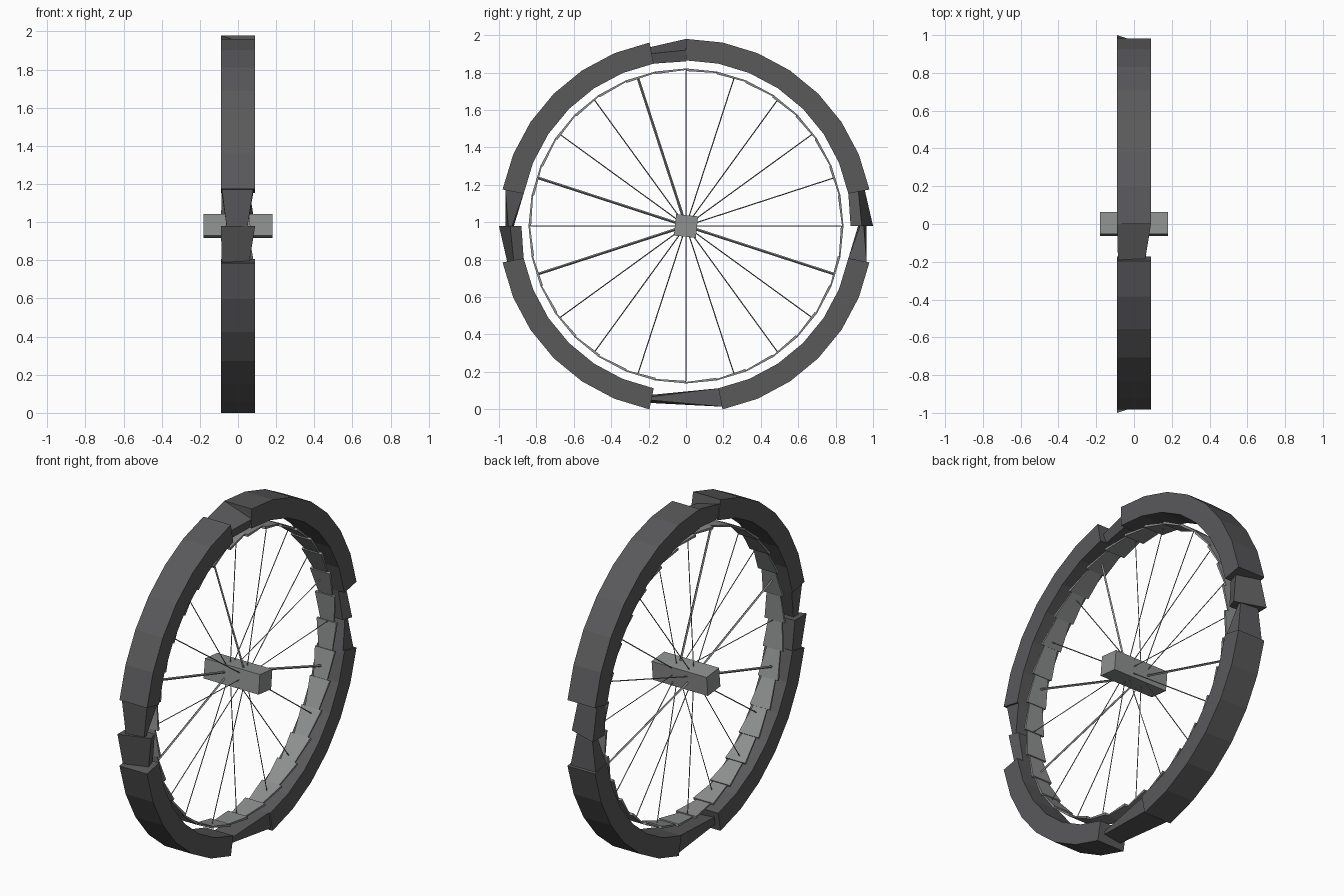
import bpy, bmesh, math
from mathutils import Vector

if "Cube" in bpy.data.objects:
    bpy.data.objects.remove(bpy.data.objects["Cube"], do_unlink=True)

CENTRE = 0.98
SEGMENTS = 32


def make_material(name, colour):
    mat = bpy.data.materials.new(name)
    mat.use_nodes = True
    mat.diffuse_color = colour
    mat.node_tree.nodes["Principled BSDF"].inputs["Base Color"].default_value = colour
    return mat


rubber = make_material("dark rubber", (0.10, 0.10, 0.105, 1))
metal = make_material("grey metal", (0.27, 0.275, 0.275, 1))


def polar(x, radius, step):
    """Point on the wheel, clockwise from the top."""
    angle = step * math.tau / SEGMENTS
    return Vector((x, radius * math.sin(angle), CENTRE + radius * math.cos(angle)))


def loft(bm, rings):
    """Skin a chain of four-corner rings and cap both ends."""
    loops = [[bm.verts.new(p) for p in ring] for ring in rings]
    for a, b in zip(loops, loops[1:]):
        for k in range(4):
            n = (k + 1) % 4
            bm.faces.new((a[k], a[n], b[n], b[k]))
    bm.faces.new(loops[0])
    bm.faces.new(loops[-1])


def finish(bm, name, mat):
    bmesh.ops.recalc_face_normals(bm, faces=bm.faces)
    mesh = bpy.data.meshes.new(name)
    bm.to_mesh(mesh)
    bm.free()
    mesh.materials.append(mat)
    obj = bpy.data.objects.new(name, mesh)
    bpy.context.collection.objects.link(obj)
    return obj


def ring(section, step):
    return [polar(x, r, step) for x, r in section]


# Tyre cross-sections as (x, radius) corners
FULL = [(-0.09, 1.0), (0.09, 1.0), (0.09, 0.885), (-0.09, 0.885)]
LEANING = [(-0.09, 1.0), (0.09, 0.94), (0.07, 0.88), (-0.09, 0.89)]
RECESSED = [(-0.085, 0.975), (0.06, 0.94), (0.05, 0.885), (-0.085, 0.89)]
NARROW = [(-0.06, 0.965), (0.05, 0.95), (0.05, 0.93), (-0.06, 0.92)]
WIDE = [(-0.085, 0.985), (0.08, 0.985), (0.08, 0.885), (-0.085, 0.885)]

# Main tyre arcs
bm = bmesh.new()
for first, last in ((0, 7), (9, 15), (17, 23), (25, 31)):
    loft(bm, [ring(FULL, s) for s in range(first, last + 1)])
finish(bm, "tyre", rubber)

# Stepped tyre joints
bm = bmesh.new()
for start in (7, 23, 31):
    loft(bm, [ring(RECESSED, start), ring(LEANING, start + 1)])
for start in (8, 24):
    loft(bm, [ring(NARROW, start), ring(WIDE, start + 1)])
loft(bm, [ring(WIDE, 15), ring(NARROW, 17)])
finish(bm, "tyre_joints", rubber)

# Rim of overlapping tapered plates
bm = bmesh.new()
for s in range(SEGMENTS):
    rings = []
    for step, half, inner in ((s, 0.065, 0.828), (s + 1, 0.045, 0.834)):
        rings.append(ring([(-half, 0.842), (half, 0.842), (half, inner), (-half, inner)], step))
    loft(bm, rings)
finish(bm, "rim", metal)

# Square hub, slightly rolled about the axle
bpy.ops.mesh.primitive_cube_add(size=1, location=(0, 0, CENTRE))
hub = bpy.context.object
hub.name = "hub"
hub.scale = (0.36, 0.118, 0.115)
hub.rotation_euler.x = math.radians(-6)
hub.data.materials.append(metal)

# Spokes fan out from both sides of the hub, a few of them thicker
SPOKES = 20
THICK = (6, 14, 16, 19)
bm = bmesh.new()
for i in range(SPOKES):
    step = i * SEGMENTS / SPOKES
    side = 0.05 if i % 2 else -0.05
    root, tip = polar(side, 0.04, step), polar(side * 0.2, 0.83, step)
    radial = (tip - root).normalized()
    across = radial.cross(Vector((1, 0, 0))).normalized()
    along = radial.cross(across)
    w = 0.007 if i in THICK else 0.003
    loft(bm, [[p + across * w * a + along * w * b
               for a, b in ((1, 0), (0, 1), (-1, 0), (0, -1))] for p in (root, tip)])
finish(bm, "spokes", metal)
